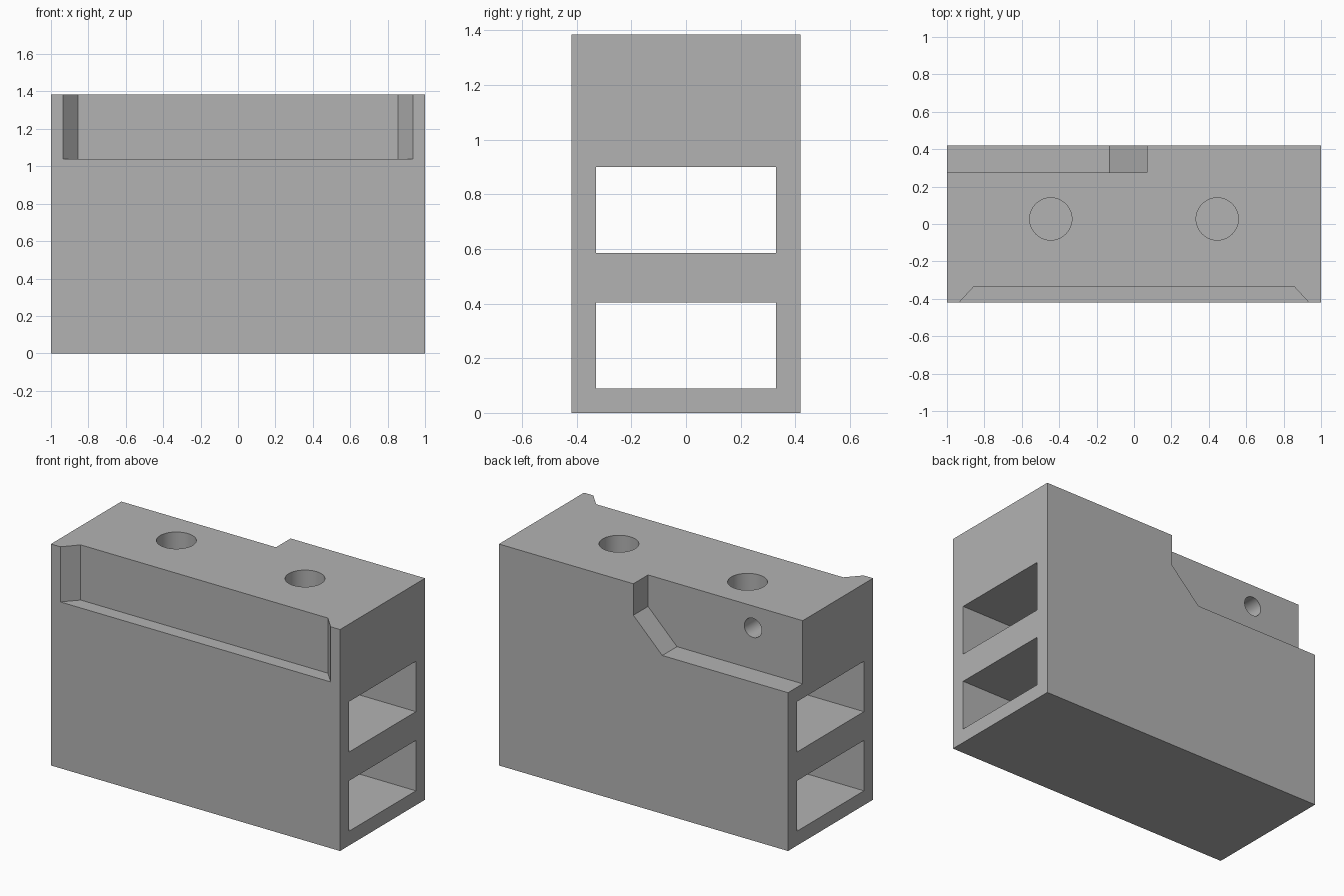
import bpy
import bmesh
from math import radians

TOP = 1.385
DEPTH = 0.42

cube = bpy.data.objects.get("Cube")
if cube:
    bpy.data.objects.remove(cube)

grey = bpy.data.materials.new("plain grey")
grey.use_nodes = True
colour = (0.45, 0.45, 0.45, 1)
grey.diffuse_color = colour
grey.node_tree.nodes["Principled BSDF"].inputs["Base Color"].default_value = colour


def prism(name, outline, offset):
    """Extrude a closed 3D outline along an offset."""
    bm = bmesh.new()
    face = bm.faces.new([bm.verts.new(p) for p in outline])
    new = bmesh.ops.extrude_face_region(bm, geom=[face])["geom"]
    bmesh.ops.translate(bm, vec=offset,
                        verts=[v for v in new if isinstance(v, bmesh.types.BMVert)])
    bmesh.ops.recalc_face_normals(bm, faces=bm.faces)
    mesh = bpy.data.meshes.new(name)
    bm.to_mesh(mesh)
    bm.free()
    mesh.materials.append(grey)
    obj = bpy.data.objects.new(name, mesh)
    bpy.context.collection.objects.link(obj)
    return obj


def drill(name, location, radius, length, tilt=0):
    bpy.ops.mesh.primitive_cylinder_add(vertices=48, radius=radius, depth=length,
                                        location=location, rotation=(radians(tilt), 0, 0))
    obj = bpy.context.object
    obj.name = name
    obj.data.materials.append(grey)
    return obj


# Main block
block = prism("block", [(-1, -DEPTH, 0), (1, -DEPTH, 0), (1, DEPTH, 0), (-1, DEPTH, 0)],
              (0, 0, TOP))
cutters = []

# Two rectangular channels running the full width
for name, low, high in (("lower_channel", 0.09, 0.405), ("upper_channel", 0.585, 0.9)):
    cutters.append(prism(name, [(-1.1, -0.33, low), (-1.1, 0.33, low),
                                (-1.1, 0.33, high), (-1.1, -0.33, high)], (2.2, 0, 0)))

# Front recess with flared ends, its slope carried past the front face
cutters.append(prism("front_recess", [(-0.855, -0.333, 1.04), (0.855, -0.333, 1.04),
                                      (1.027, -0.52, 1.04), (-1.027, -0.52, 1.04)],
                     (0, 0, 0.5)))

# Back corner notch with a sloped end
cutters.append(prism("back_notch", [(-1.1, 0.275, 0.99), (-0.13, 0.275, 0.99),
                                    (0.07, 0.275, 1.188), (0.07, 0.275, 1.5),
                                    (-1.1, 0.275, 1.5)], (0, 0.3, 0)))

# Blind holes in the top and in the notch wall
for side, x in (("left", 0.445), ("right", -0.445)):
    cutters.append(drill(side + "_top_hole", (x, 0.027, TOP), 0.113, 0.7))
cutters.append(drill("notch_hole", (-0.656, 0.275, 1.248), 0.06, 0.5, 90))

# Cut the block
for cutter in cutters:
    cutter.hide_render = True
    cutter.hide_set(True)
    cut = block.modifiers.new(cutter.name, 'BOOLEAN')
    cut.operation = 'DIFFERENCE'
    cut.solver = 'EXACT'
    cut.object = cutter

# Bake the cuts and smooth the round walls
bpy.context.view_layer.update()
baked = bpy.data.meshes.new_from_object(
    block.evaluated_get(bpy.context.evaluated_depsgraph_get()))
block.modifiers.clear()
block.data = baked
for cutter in cutters:
    bpy.data.objects.remove(cutter)
bpy.ops.object.select_all(action='DESELECT')
block.select_set(True)
bpy.context.view_layer.objects.active = block
bpy.ops.object.shade_smooth_by_angle(angle=radians(30))
